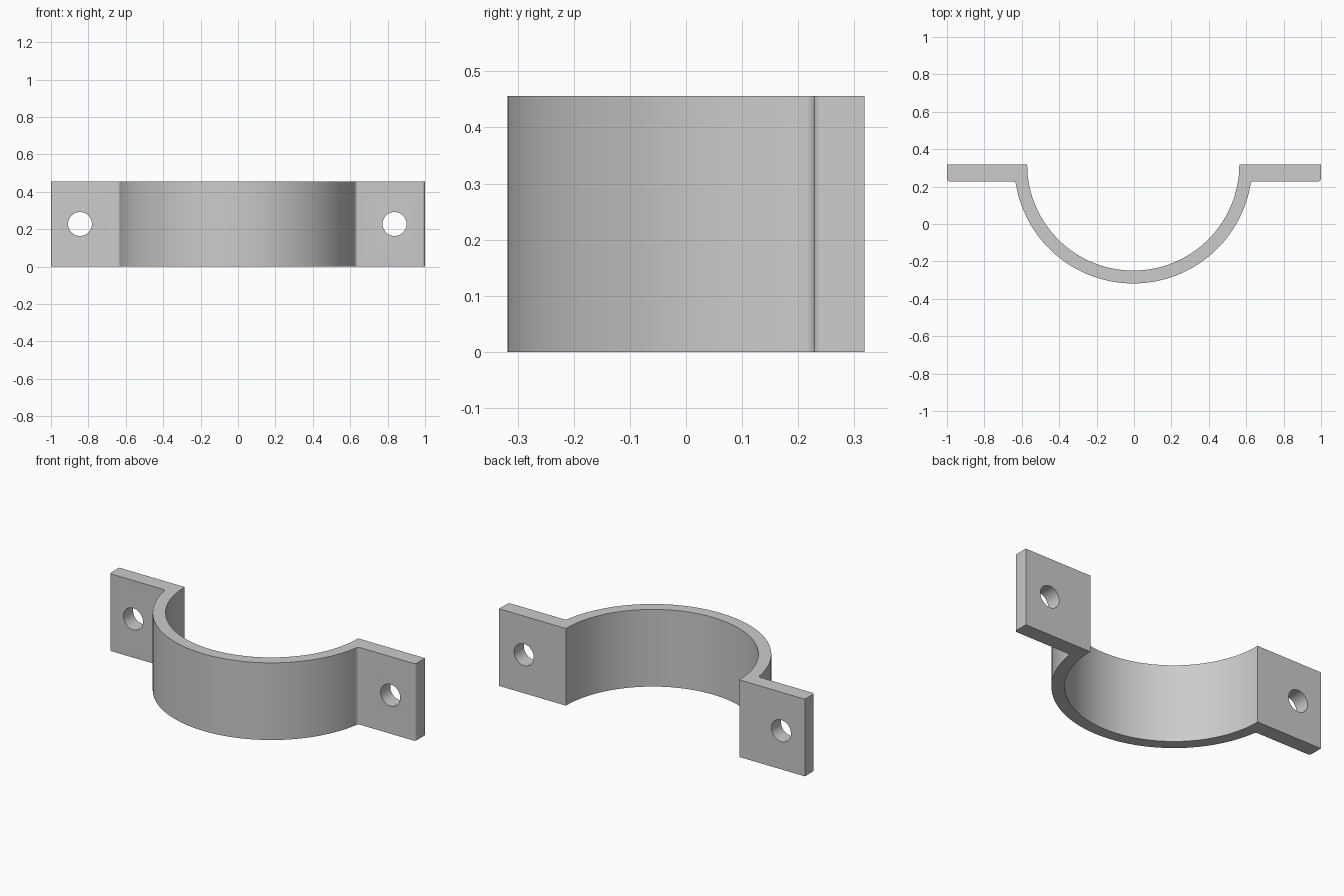
import bpy, bmesh, math

cube = bpy.data.objects.get("Cube")
if cube:
    bpy.data.objects.remove(cube, do_unlink=True)

HEIGHT = 0.456
BACK, FRONT = 0.318, 0.228      # back and front faces of the tabs
CX = -0.004                     # ring centre
R_IN, R_OUT = 0.567, 0.636
SEGMENTS = 64

steel = bpy.data.materials.new("grey metal")
steel.use_nodes = True
grey = (0.6, 0.6, 0.6, 1)
steel.diffuse_color = grey
steel.node_tree.nodes["Principled BSDF"].inputs["Base Color"].default_value = grey


def arc(radius, start, end):
    """Points on an arc around the ring centre."""
    return [(CX + radius * math.cos(start + (end - start) * i / SEGMENTS),
             BACK + radius * math.sin(start + (end - start) * i / SEGMENTS))
            for i in range(SEGMENTS + 1)]


# Clamp outline: outer arc, right tab, inner arc, left tab
dip = math.asin((BACK - FRONT) / R_OUT)
outer = arc(R_OUT, math.pi + dip, 2 * math.pi - dip)
inner = arc(R_IN, 2 * math.pi, math.pi)
outline = outer + [(1, FRONT), (1, BACK)] + inner + [(-1, BACK), (-1, FRONT)]
rounded = (0, SEGMENTS, SEGMENTS + 1, len(outline) - 1)

bm = bmesh.new()
base = [bm.verts.new((x, y, 0)) for x, y in outline]
top = [bm.verts.new((x, y, HEIGHT)) for x, y in outline]
bm.faces.new(base[::-1])
bm.faces.new(top)
for i in range(len(base)):
    j = (i + 1) % len(base)
    bm.faces.new((base[i], base[j], top[j], top[i]))

# Round the tab corners and the joints with the ring
edges = [bm.edges.get((base[i], top[i])) for i in rounded]
bmesh.ops.bevel(bm, geom=edges, offset=0.015, segments=4, profile=0.5,
                affect='EDGES', clamp_overlap=True)
bmesh.ops.recalc_face_normals(bm, faces=bm.faces)
mesh = bpy.data.meshes.new("half_clamp")
bm.to_mesh(mesh)
bm.free()
mesh.materials.append(steel)
clamp = bpy.data.objects.new("half_clamp", mesh)
bpy.context.collection.objects.link(clamp)

# Bolt holes through the tabs
for name, side in (("left", 1), ("right", -1)):
    bpy.ops.mesh.primitive_cylinder_add(
        vertices=48, radius=0.064, depth=0.4, rotation=(math.pi / 2, 0, 0),
        location=(CX + side * 0.841, (BACK + FRONT) / 2, HEIGHT / 2))
    cutter = bpy.context.object
    cutter.name = name + "_hole_cutter"
    cutter.data.materials.append(steel)
    bpy.context.view_layer.objects.active = clamp
    hole = clamp.modifiers.new(name + "_hole", 'BOOLEAN')
    hole.object = cutter
    hole.operation = 'DIFFERENCE'
    hole.solver = 'EXACT'
    bpy.ops.object.modifier_apply(modifier=hole.name)
    bpy.data.objects.remove(cutter, do_unlink=True)

bpy.ops.object.select_all(action='DESELECT')
clamp.select_set(True)
bpy.context.view_layer.objects.active = clamp
bpy.ops.object.shade_smooth_by_angle(angle=math.radians(30))
